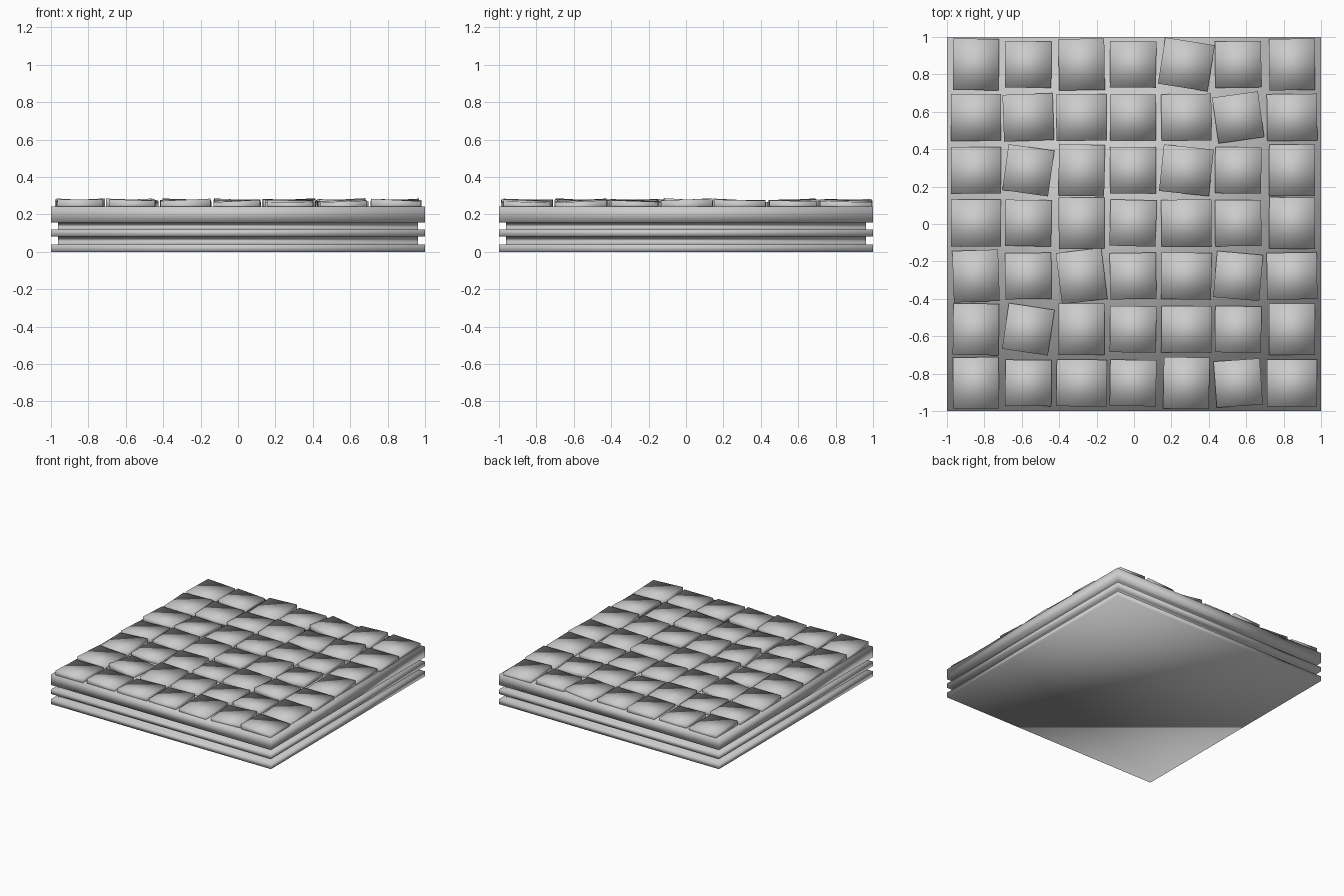
import bpy, bmesh, math, random
from mathutils import Matrix, Vector

if "Cube" in bpy.data.objects:
    bpy.data.objects.remove(bpy.data.objects["Cube"])

random.seed(4)


def make_object(name, bm):
    bmesh.ops.recalc_face_normals(bm, faces=bm.faces)
    for f in bm.faces:
        f.smooth = True
    me = bpy.data.meshes.new(name)
    bm.to_mesh(me)
    bm.free()
    ob = bpy.data.objects.new(name, me)
    bpy.context.collection.objects.link(ob)
    return ob


# Grooved square base: (half width, height) profile swept around a square
profile = [(1, 0), (1, .04), (.963, .04), (.963, .083), (1, .083), (1, .12),
           (.963, .12), (.963, .157), (1, .157), (1, .243)]
bm = bmesh.new()
rings = [[bm.verts.new((sx * r, sy * r, z))
          for sx, sy in ((-1, -1), (1, -1), (1, 1), (-1, 1))] for r, z in profile]
for lo, hi in zip(rings, rings[1:]):
    for i in range(4):
        j = (i + 1) % 4
        bm.faces.new((lo[i], lo[j], hi[j], hi[i]))
bm.faces.new(rings[0][::-1])
bm.faces.new(rings[-1])
make_object("grooved_base", bm)

# Paving stones: s = square, v = long in y, h = long in x
SIZES = {"s": (.247, .247), "v": (.245, .275), "h": (.268, .25)}
LAYOUT = ["vsvshsv", "hhhshsh", "hsvshsv", "hsvshsv", "vsvshsh", "vsvshsv", "vshsvsh"]
COLS = [-.845, -.565, -.28, -.005, .28, .557, .845]
ROWS = [.853, .57, .287, .005, -.278, -.563, -.85]
# Strongly turned stones (row, column): degrees
TURNS = {(0, 4): -9, (1, 1): 2, (1, 5): 8, (2, 1): -8, (2, 4): -6, (3, 3): -1.5,
         (4, 0): 2, (4, 2): 7, (4, 5): -5, (5, 1): -8.5, (6, 5): 4, (6, 4): -1}

for r, row in enumerate(LAYOUT):
    for c, kind in enumerate(row):
        w, d = SIZES[kind]
        yaw = TURNS.get((r, c), random.uniform(-1, 1))
        tx, ty = (math.tan(math.radians(random.uniform(-3.5, 3.5))) for _ in range(2))
        bm = bmesh.new()
        bmesh.ops.create_cube(bm, size=1)
        rot = Matrix.Rotation(math.radians(yaw), 3, 'Z')
        for v in bm.verts:
            # sloping top, flat underside sunk into the base
            top = v.co.z > 0
            p = rot @ Vector((v.co.x * w, v.co.y * d, 0))
            z = min(.298, .273 + p.x * tx + p.y * ty) if top else .225
            v.co = (COLS[c] + p.x, ROWS[r] + p.y, z)
        make_object(f"paving_stone_{r}_{c}", bm)
